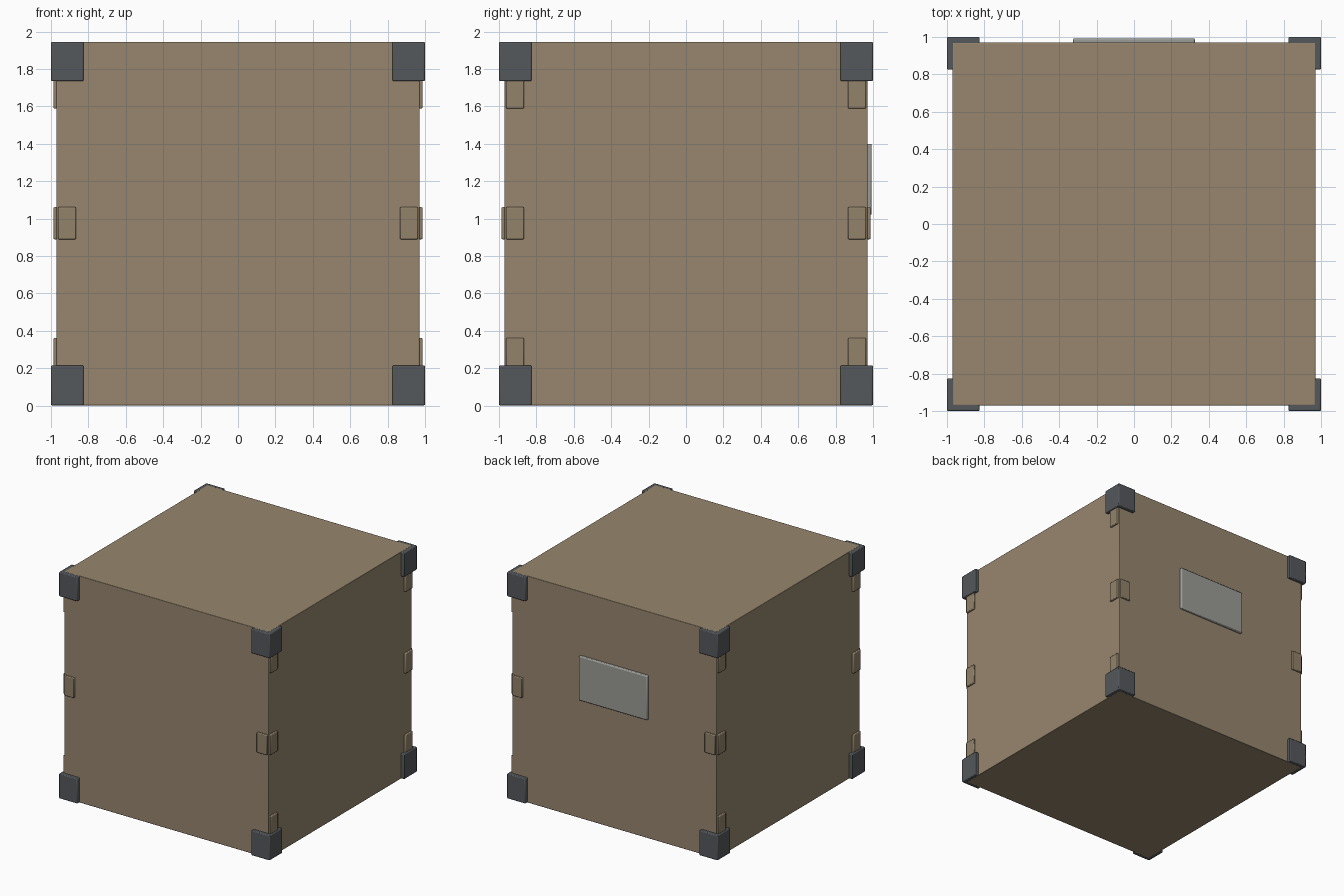
import bpy

if "Cube" in bpy.data.objects:
    bpy.data.objects.remove(bpy.data.objects["Cube"])


def material(name, rgb):
    m = bpy.data.materials.new(name)
    m.diffuse_color = (*rgb, 1)
    m.use_nodes = True
    m.node_tree.nodes["Principled BSDF"].inputs["Base Color"].default_value = m.diffuse_color
    return m


WOOD = material("wood_brown", (0.31, 0.24, 0.155))
CLEAT = material("cleat_brown", (0.29, 0.225, 0.145))
STEEL = material("dark_steel", (0.09, 0.098, 0.107))
PLATE = material("plate_grey", (0.33, 0.33, 0.31))


def box(name, lo, hi, mat, bevel):
    """Bevelled box between two opposite corners."""
    lo, hi = [[f(a, b) for a, b in zip(lo, hi)] for f in (min, max)]
    bpy.ops.mesh.primitive_cube_add(size=1, location=[(a + b) / 2 for a, b in zip(lo, hi)])
    ob = bpy.context.object
    ob.name = name
    ob.scale = [b - a for a, b in zip(lo, hi)]
    bpy.ops.object.transform_apply(location=False, rotation=False, scale=True)
    ob.data.materials.append(mat)
    mod = ob.modifiers.new("bevel", "BEVEL")
    mod.width = bevel
    mod.segments = 2
    bpy.ops.object.shade_smooth_by_angle()
    return ob


H = 1.945   # crate height
B = 0.97    # half width of crate body

# Crate body
box("crate_body", (-B, -B, 0), (B, B, H), WOOD, 0.004)

for sx in (-1, 1):
    for sy in (-1, 1):
        # Corner protectors, nearly flush with the top and bottom
        for z0, z1 in ((0.001, 0.215), (1.735, H - 0.001)):
            box("corner_protector", (sx * 0.825, sy * 0.825, z0), (sx, sy, z1), STEEL, 0.007)
        # Cleats on the left and right faces, three per edge
        for zc in (0.275, 0.975, 1.675):
            box("side_cleat", (sx * 0.955, sy * 0.866, zc - 0.086),
                (sx * 0.987, sy * 0.963, zc + 0.086), CLEAT, 0.006)
        # Middle cleats on the front and back faces
        box("face_cleat", (sx * 0.866, sy * 0.955, 0.889),
            (sx * 0.963, sy * 0.987, 1.061), CLEAT, 0.006)

# Label plate on the back
box("label_plate", (-0.325, 0.96, 1.02), (0.325, 0.993, 1.40), PLATE, 0.008)
